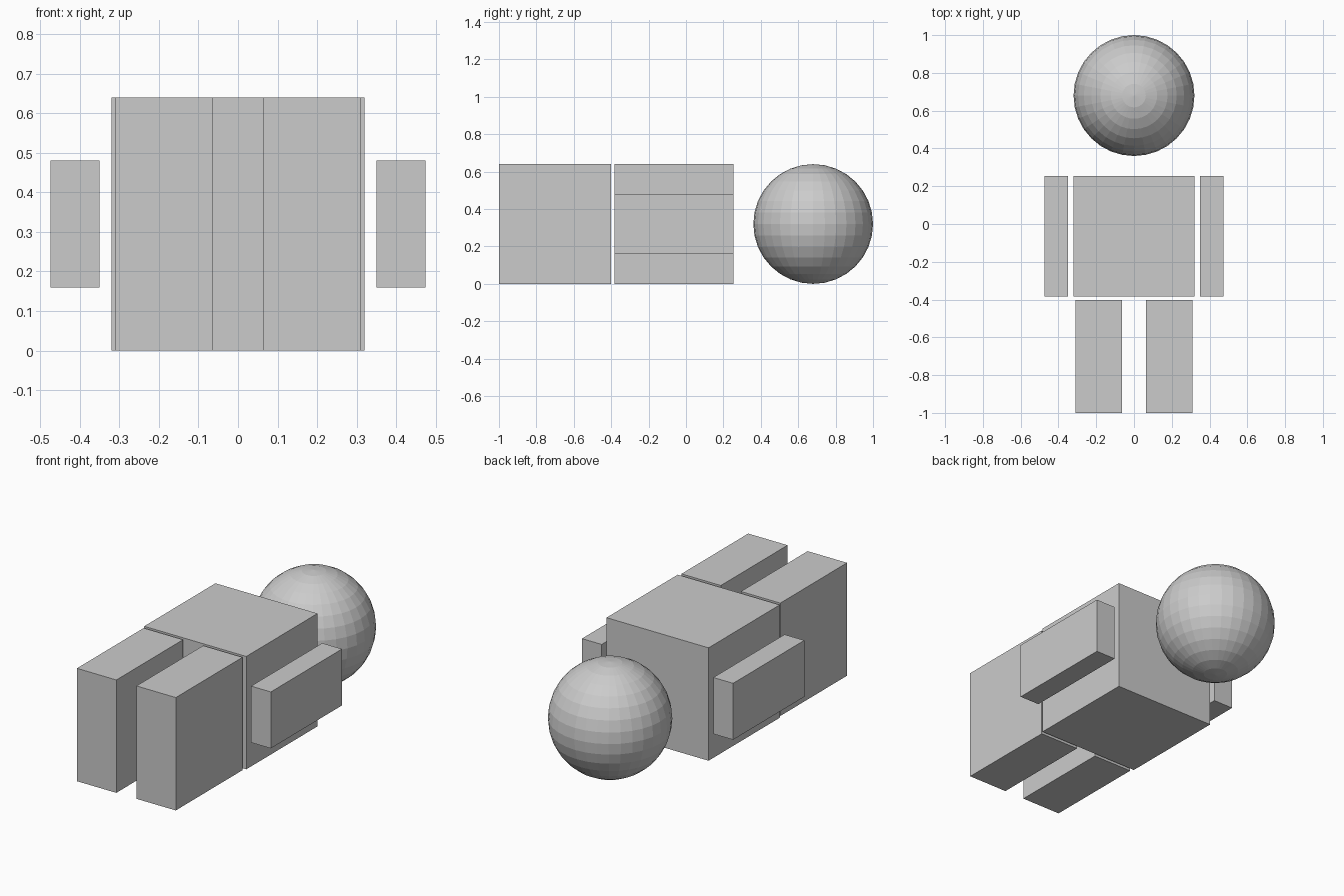
import bpy

default = bpy.data.objects.get("Cube")
if default:
    bpy.data.objects.remove(default, do_unlink=True)

# Single plain grey for every part
GREY = (0.6, 0.6, 0.6, 1.0)
grey = bpy.data.materials.new("plain_grey")
grey.use_nodes = True
grey.diffuse_color = GREY
grey.node_tree.nodes["Principled BSDF"].inputs["Base Color"].default_value = GREY


def finish(name):
    obj = bpy.context.object
    obj.name = name
    obj.data.name = name
    obj.data.materials.append(grey)
    return obj


def box(name, x, y, z):
    """Box spanning the given (low, high) range on each axis."""
    spans = (x, y, z)
    bpy.ops.mesh.primitive_cube_add(size=1, location=[(a + b) / 2 for a, b in spans])
    obj = finish(name)
    obj.scale = [b - a for a, b in spans]
    bpy.ops.object.transform_apply(location=False, rotation=False, scale=True)
    return obj


HEIGHT = 0.64
RADIUS = HEIGHT / 2
BODY_Y = (-0.383, 0.255)

# Torso
box("torso", (-RADIUS, RADIUS), BODY_Y, (0, HEIGHT))

# Arms and legs, one of each per side
for side, s in (("left", 1), ("right", -1)):
    box(side + "_arm", sorted((s * 0.35, s * 0.474)), BODY_Y, (0.16, 0.48))
    box(side + "_leg", sorted((s * 0.063, s * 0.31)), (-1, -0.402), (0, HEIGHT))

# Head: faceted sphere
bpy.ops.mesh.primitive_uv_sphere_add(segments=32, ring_count=16, radius=RADIUS,
                                     location=(0, 1 - RADIUS, RADIUS))
finish("head")
bpy.ops.object.shade_flat()
